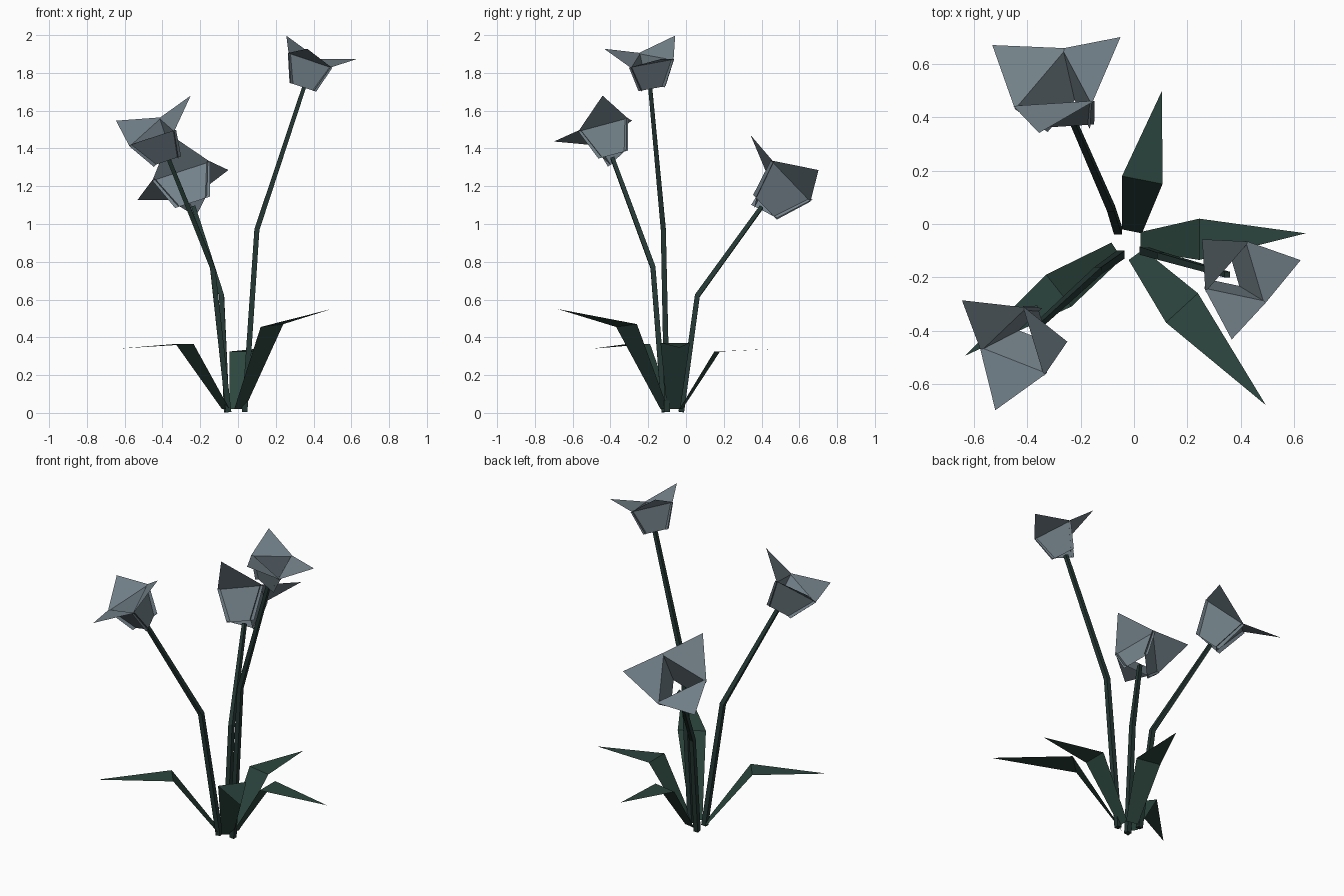
import bpy
from math import pi, cos, sin
from mathutils import Vector

if "Cube" in bpy.data.objects:
    bpy.data.objects.remove(bpy.data.objects["Cube"])


def material(name, color):
    m = bpy.data.materials.new(name)
    m.diffuse_color = (*color, 1)
    m.use_nodes = True
    m.node_tree.nodes["Principled BSDF"].inputs["Base Color"].default_value = m.diffuse_color
    return m


STEM = material("stem_green", (0.018, 0.04, 0.034))
LEAF = material("leaf_green", (0.025, 0.06, 0.048))
PETAL = material("petal_grey", (0.17, 0.22, 0.25))


def mesh_object(name, verts, faces, mat):
    me = bpy.data.meshes.new(name)
    me.from_pydata(verts, [], faces)
    me.materials.append(mat)
    ob = bpy.data.objects.new(name, me)
    bpy.context.collection.objects.link(ob)
    return ob


# folded blade: a quad from the base to the widest line, then a pointed triangle
BLADE = [(0, 1, 2, 3), (3, 2, 4)]


def leaf(name, base_l, base_r, wide_r, wide_l, tip):
    return mesh_object(name, [base_l, base_r, wide_r, wide_l, tip], BLADE, LEAF)


def stem(name, points, radii=(0.021, 0.019, 0.015)):
    """Four-sided tapering tube with one bend."""
    pts = [Vector(p) for p in points]
    verts, faces = [], []
    for i, (p, r) in enumerate(zip(pts, radii)):
        d = (pts[min(i + 1, 2)] - pts[max(i - 1, 0)]).normalized()
        u = Vector((0, 1, 0)).cross(d).normalized()
        v = d.cross(u)
        for k in range(4):
            a = pi / 4 + k * pi / 2
            q = p + (u * cos(a) + v * sin(a)) * r
            q.z = max(q.z, 0)
            verts.append(q)
    for i in range(2):
        for k in range(4):
            j = (k + 1) % 4
            faces.append((4 * i + k, 4 * i + j, 4 * i + 4 + j, 4 * i + 4 + k))
    faces += [(3, 2, 1, 0), (8, 9, 10, 11)]
    return mesh_object(name, verts, faces, STEM)


def flower(name, base, centre, tip, s):
    """Three folded petals round the axis base -> centre; tip fixes the spin."""
    c, t = Vector(base), Vector(tip)
    a = (Vector(centre) - c).normalized()
    u = (t - c - a * (t - c).dot(a)).normalized()
    v = a.cross(u)
    # petal profile as (outward, sideways, up) in units of the tip radius
    prof = [(0.14, -0.33, 0), (0.14, 0.33, 0), (0.28, 0.55, 0.65),
            (0.28, -0.55, 0.65), (1, 0, 0.95)]
    verts, faces = [], []
    for k in range(3):
        ang = k * 2 * pi / 3
        out = u * cos(ang) + v * sin(ang)
        side = a.cross(out)
        verts += [c + (out * o + side * w + a * h) * s for o, w, h in prof]
        faces += [tuple(i + 5 * k for i in f) for f in BLADE]
    return mesh_object(name, verts, faces, PETAL)


# stems
tall, left, back = (0.35, -0.19, 1.725), (-0.37, -0.39, 1.35), (-0.235, 0.40, 1.09)
stem("tall_stem", [(0.035, -0.10, 0.005), (0.10, -0.12, 0.97), tall])
stem("left_stem", [(-0.05, -0.115, 0.005), (-0.135, -0.175, 0.77), left])
stem("back_stem", [(-0.06, -0.025, 0.005), (-0.087, 0.06, 0.62), back])

# flowers
flower("tall_flower", tall, (0.413, -0.208, 1.923), (0.265, -0.065, 2.0), 0.23)
flower("left_flower", left, (-0.475, -0.478, 1.56), (-0.24, -0.44, 1.685), 0.257)
flower("back_flower", back, (-0.315, 0.576, 1.30), (-0.047, 0.708, 1.29), 0.293)

# leaves
leaf("back_leaf", (-0.045, -0.02, 0.02), (0.03, -0.035, 0.02),
     (0.107, 0.15, 0.325), (-0.045, 0.18, 0.325), (0.105, 0.50, 0.34))
leaf("right_leaf", (0.025, -0.03, 0.02), (0.025, -0.10, 0.02),
     (0.245, -0.135, 0.37), (0.245, 0.02, 0.37), (0.645, -0.035, 0.345))
leaf("front_leaf", (0.035, -0.095, 0.02), (-0.02, -0.135, 0.02),
     (0.12, -0.37, 0.455), (0.24, -0.26, 0.47), (0.495, -0.68, 0.55))
leaf("left_leaf", (-0.045, -0.13, 0.02), (-0.085, -0.07, 0.02),
     (-0.33, -0.19, 0.365), (-0.235, -0.31, 0.365), (-0.635, -0.495, 0.34))
